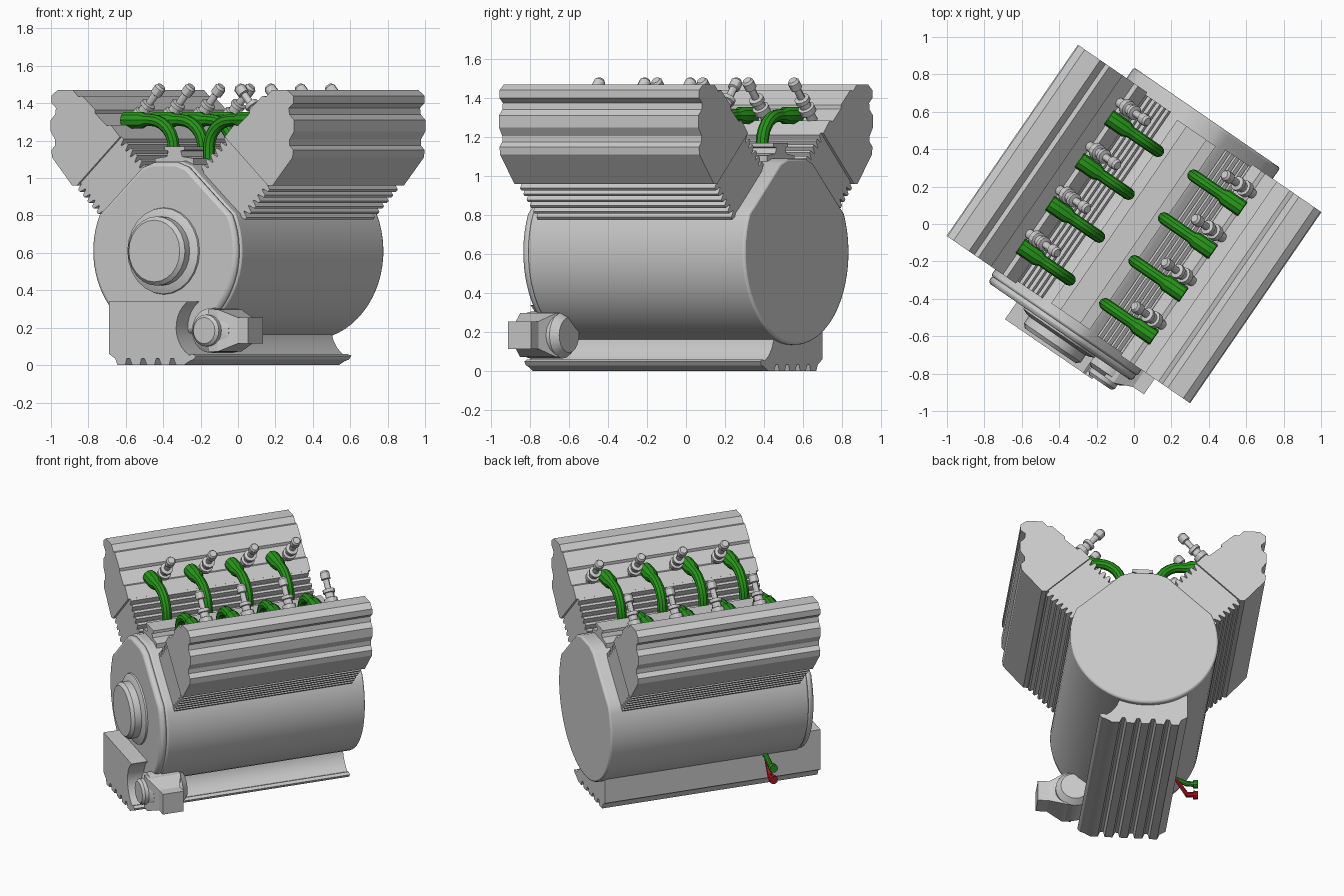
import bpy, bmesh
from math import sin, cos, pi, radians, sqrt
from mathutils import Vector

if "Cube" in bpy.data.objects:
    bpy.data.objects.remove(bpy.data.objects["Cube"])

# The engine is modelled along its crank axis (local y) and turned as a whole
TURN = radians(-34.5)
CRANK_Z = 0.61


def material(name, rgb):
    m = bpy.data.materials.new(name)
    m.diffuse_color = (*rgb, 1)
    m.use_nodes = True
    m.node_tree.nodes["Principled BSDF"].inputs["Base Color"].default_value = m.diffuse_color
    return m


GREEN = material("green", (0.02, 0.3, 0.01))
RED = material("red", (0.4, 0.01, 0.02))


def finish(bm, name, mat=None, bevel=0, angle=30):
    bmesh.ops.recalc_face_normals(bm, faces=bm.faces)
    me = bpy.data.meshes.new(name)
    bm.to_mesh(me)
    bm.free()
    ob = bpy.data.objects.new(name, me)
    bpy.context.collection.objects.link(ob)
    ob.rotation_euler.z = TURN
    if mat:
        me.materials.append(mat)
    if bevel:
        b = ob.modifiers.new("bevel", "BEVEL")
        b.width, b.segments = bevel, 2
        b.limit_method, b.angle_limit = "ANGLE", radians(50)
    bpy.ops.object.select_all(action="DESELECT")
    ob.select_set(True)
    bpy.context.view_layer.objects.active = ob
    bpy.ops.object.shade_smooth_by_angle(angle=radians(angle))
    return ob


def extrude(name, profile, y0, y1, **kw):
    """Prism from an (x, z) outline between two y positions."""
    bm = bmesh.new()
    a = [bm.verts.new((x, y0, z)) for x, z in profile]
    b = [bm.verts.new((x, y1, z)) for x, z in profile]
    bm.faces.new(a)
    bm.faces.new(b)
    for i in range(len(a)):
        j = (i + 1) % len(a)
        bm.faces.new((a[i], a[j], b[j], b[i]))
    return finish(bm, name, **kw)


def loft(name, rings, n=16, twist=0, **kw):
    """Closed skin over rings given as (centre, axis, radius)."""
    bm = bmesh.new()
    loops = []
    for c, d, r in rings:
        d = Vector(d).normalized()
        u = Vector((0, 1, 0)) if abs(d.y) < 0.9 else Vector((1, 0, 0))
        v = d.cross(u).normalized()
        loops.append([bm.verts.new(Vector(c) + r * (u * cos(t) + v * sin(t)))
                      for t in (2 * pi * k / n + twist for k in range(n))])
    for p, q in zip(loops, loops[1:]):
        for i in range(n):
            j = (i + 1) % n
            bm.faces.new((p[i], p[j], q[j], q[i]))
    bm.faces.new(loops[0])
    bm.faces.new(loops[-1])
    return finish(bm, name, **kw)


def lathe(name, base, axis, steps, **kw):
    """Turned part: steps are (distance along axis, radius)."""
    d = Vector(axis).normalized()
    return loft(name, [(Vector(base) + d * s, d, r) for s, r in steps], **kw)


def arc(cx, cz, r, a0, a1, n):
    return [(cx + r * cos(radians(a0 + (a1 - a0) * k / n)),
             cz + r * sin(radians(a0 + (a1 - a0) * k / n))) for k in range(n + 1)]


# Crankcase: round below, tapering to a narrow top
case = arc(0, CRANK_Z, 0.475, -205, 25, 40)
case += [(0.385, 0.85), (0.15, 1.065), (0.08, 1.09), (-0.08, 1.09), (-0.15, 1.065), (-0.385, 0.85)]
extrude("crankcase", case, -0.66, 0.69, bevel=0.012)
front = [(x * 0.985, CRANK_Z + (z - CRANK_Z) * 0.985) for x, z in case]
extrude("front_plate", front, -0.70, -0.65, bevel=0.02)

# Crank pulley
lathe("crank_pulley", (0, -0.69, CRANK_Z), (0, -1, 0),
      [(0, 0.235), (0.02, 0.23), (0.03, 0.205), (0.035, 0.185), (0.08, 0.185), (0.1, 0.165)], n=24)

# Oil sump: ribbed underside, straight left wall, hollowed right wall
sump = [(-0.28, 0.34), (-0.28, 0.06), (-0.24, 0.035)]
for k in range(5):
    x = -0.235 + k * 0.095
    sump += [(x + 0.01, 0), (x + 0.06, 0)]
    if k < 4:
        sump += [(x + 0.07, 0.035), (x + 0.09, 0.035)]
sump += [(0.24, 0.02), (0.27, 0.03), (0.285, 0.05), (0.26, 0.06)]
sump += arc(0.325, 0.20, 0.17, 240, 125, 10) + [(0.22, 0.34)]
extrude("oil_sump", sump, -0.81, 0.655)

# Pump beside the sump with a square spout
lathe("pump_body", (0.33, -0.5, 0.185), (0, -1, 0),
      [(0, 0.09), (0.04, 0.12), (0.24, 0.12), (0.26, 0.085), (0.285, 0.085), (0.3, 0.07)], n=20)
lathe("pump_spout", (0.33, -0.65, 0.185), (1, 0, 0),
      [(0, 0.16), (0.06, 0.16), (0.16, 0.10), (0.23, 0.10)], n=4, twist=pi / 4, angle=15)

# Valley cover between the banks
half = [(0.125, 1.06), (0.125, 1.105), (0.05, 1.115), (0.04, 1.145), (0.065, 1.15), (0.065, 1.17)]
extrude("valley_cover", half + [(-x, z) for x, z in reversed(half)], -0.6, 0.59)

# Cylinder head outline of the right bank
HEAD = [(0.34, 1.22), (0.40, 1.285), (0.425, 1.28), (0.50, 1.345), (0.50, 1.365), (0.585, 1.44),
        (0.61, 1.435), (0.645, 1.47), (0.745, 1.47), (0.785, 1.44), (0.785, 1.40),
        (0.755, 1.375), (0.76, 1.34), (0.79, 1.31), (0.79, 1.25), (0.76, 1.205), (0.76, 1.175),
        (0.785, 1.15), (0.78, 1.11), (0.65, 0.96), (0.62, 0.96)]


def bank_point(s, t):
    """Distance s up the bank axis and t across it, to (x, z)."""
    return (s + t) / sqrt(2), 0.6 + (s - t) / sqrt(2)


# Finned barrels: zigzag on both flanks
flank = []
for k in range(6):
    s = 0.44 + k * 0.042
    flank += [(s, 0.165), (s + 0.012, 0.2), (s + 0.028, 0.2), (s + 0.036, 0.165)]
barrel = [(0.3, 0.165)] + flank + [(0.72, 0.165)]
BARREL = [bank_point(s, t) for s, t in barrel] + [bank_point(s, -t) for s, t in reversed(barrel)]

for side, label in ((-1, "left"), (1, "right")):
    def flip(pts):
        return [(side * x, z) for x, z in pts]

    extrude("cylinder_head_" + label, flip(HEAD), -0.62, 0.62, angle=20)
    extrude("finned_barrels_" + label, flip(BARREL), -0.605, 0.605, angle=20)
    for i in range(4):
        # Spark plug standing square on the inner head face
        y = -0.36 + 0.284 * i
        lathe(f"spark_plug_{label}_{i + 1}", (side * 0.43, y, 1.285), (-side * 0.66, 0, 0.75),
              [(0, 0.027), (0.055, 0.027), (0.056, 0.044), (0.09, 0.044), (0.095, 0.03),
               (0.125, 0.03), (0.128, 0.04), (0.15, 0.04), (0.155, 0.02), (0.215, 0.02),
               (0.22, 0.031), (0.262, 0.031), (0.275, 0.022)], n=12)
        # Intake pipe curving from the head down into the valley
        y = -0.44 + 0.278 * i
        rings = [((side * x, y, 1.31), (-side, 0, 0), r)
                 for x, r in ((0.435, 0.04), (0.43, 0.046), (0.32, 0.046), (0.295, 0.033))]
        for k in range(0, 7):
            a = radians(90 * k / 6)
            rings.append(((side * (0.26 - 0.145 * sin(a)), y, 1.165 + 0.145 * cos(a)),
                          (-side * cos(a), 0, -sin(a)), 0.033))
        rings.append(((side * 0.115, y, 1.09), (0, 0, -1), 0.033))
        loft(f"intake_pipe_{label}_{i + 1}", rings, n=10, mat=GREEN)

# Two oil lines leaving the left side above the sump
for name, mat, y, drop in (("oil_line_green", GREEN, -0.43, 0.03), ("oil_line_red", RED, -0.43, 0.11)):
    z = 0.23
    loft(name, [((-0.22, y, z), (-1, 0, 0), 0.016), ((-0.31, y, z), (-1, 0, -0.2), 0.016),
                ((-0.38, y, z - drop), (-1, 0, -0.3), 0.018), ((-0.42, y, z - drop), (-1, 0, 0), 0.018),
                ((-0.421, y, z - drop), (-1, 0, 0), 0.028), ((-0.45, y, z - drop), (-1, 0, 0), 0.028)],
         n=10, mat=mat)
